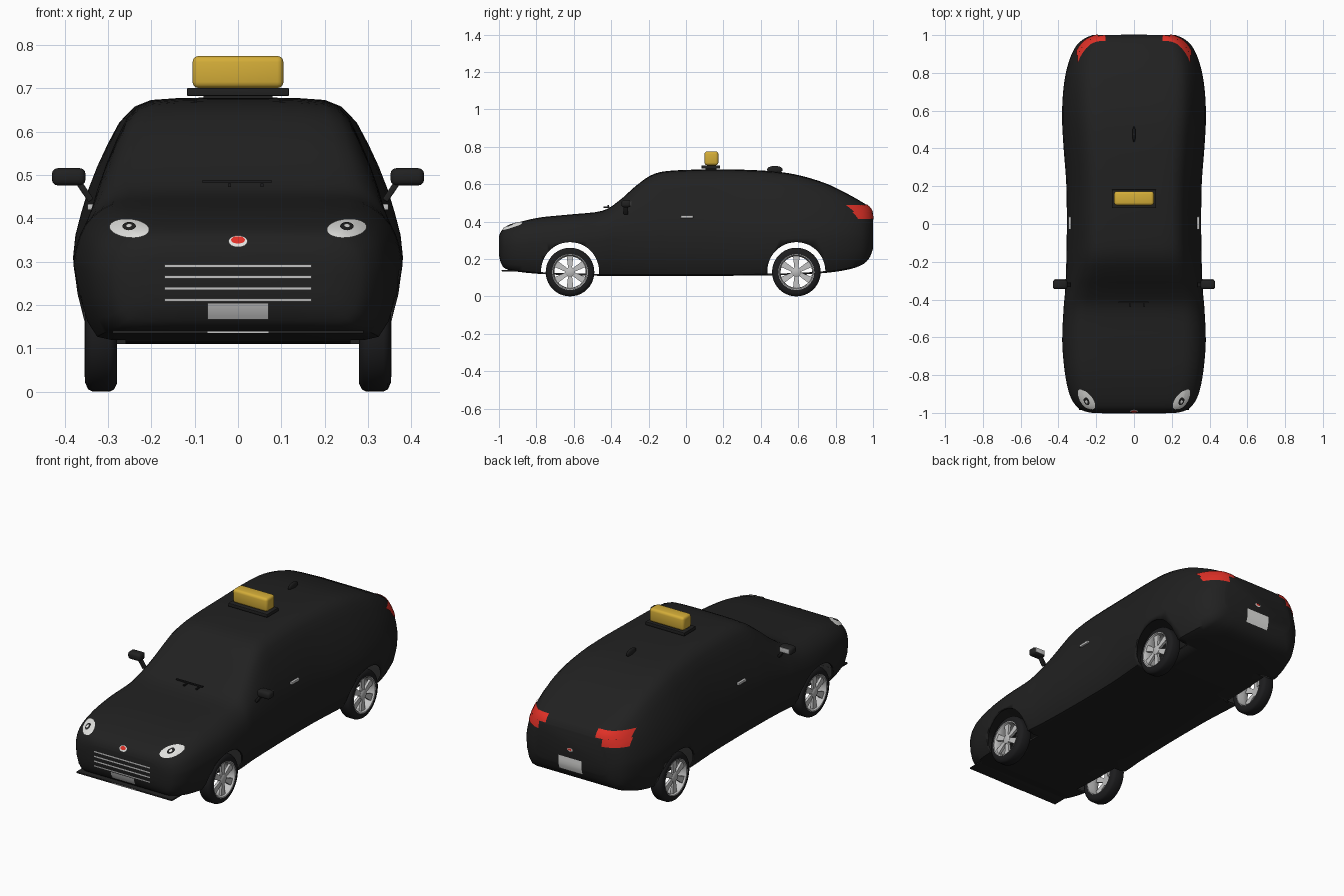
import bpy, bmesh, math
from mathutils import Vector, Matrix
from mathutils.bvhtree import BVHTree

if "Cube" in bpy.data.objects:
    bpy.data.objects.remove(bpy.data.objects["Cube"])


def material(name, r, g, b):
    m = bpy.data.materials.new(name)
    m.use_nodes = True
    m.diffuse_color = (r, g, b, 1)
    m.node_tree.nodes["Principled BSDF"].inputs["Base Color"].default_value = (r, g, b, 1)
    return m


BLACK = material("black paint", .015, .015, .015)
RUBBER = material("tyre rubber", .012, .012, .013)
SILVER = material("silver metal", .55, .55, .55)
LAMP = material("lamp white", .75, .75, .73)
PLATE = material("plate grey", .5, .5, .5)
RED = material("lamp red", .75, .03, .02)
YELLOW = material("sign yellow", .66, .42, .04)


def finish(name, bm, mat, angle=40, fix_normals=True):
    if fix_normals:
        bmesh.ops.recalc_face_normals(bm, faces=bm.faces)
    mesh = bpy.data.meshes.new(name)
    bm.to_mesh(mesh)
    bm.free()
    obj = bpy.data.objects.new(name, mesh)
    bpy.context.collection.objects.link(obj)
    mesh.materials.append(mat)
    bpy.ops.object.select_all(action='DESELECT')
    obj.select_set(True)
    bpy.context.view_layer.objects.active = obj
    bpy.ops.object.shade_smooth_by_angle(angle=math.radians(angle))
    return obj


def box(name, mat, centre, size, bevel=0, turn=None):
    bm = bmesh.new()
    bmesh.ops.create_cube(bm, size=1)
    bmesh.ops.scale(bm, vec=size, verts=bm.verts)
    if bevel:
        bmesh.ops.bevel(bm, geom=bm.edges[:], offset=bevel, segments=3, profile=.5, affect='EDGES')
    if turn:
        bmesh.ops.rotate(bm, matrix=turn, verts=bm.verts)
    bmesh.ops.translate(bm, vec=centre, verts=bm.verts)
    return finish(name, bm, mat)


def spline(points, steps):
    """Catmull-Rom curve through the points."""
    pts = [Vector(p) for p in points]
    out = []
    for i in range(len(pts) - 1):
        a, b, c, d = pts[max(i - 1, 0)], pts[i], pts[i + 1], pts[min(i + 2, len(pts) - 1)]
        for k in range(steps):
            t = k / steps
            out.append(b + (c - a) * (t / 2) + (a * 2 - b * 5 + c * 4 - d) * (t * t / 2)
                       + (b * 3 - a - c * 3 + d) * (t ** 3 / 2))
    return out + [pts[-1]]


# Body stations from nose to tail: y, half width, floor, top
STATIONS = [
    (-1, .22, .22, .32), (-.99, .265, .18, .345), (-.965, .305, .148, .37), (-.9, .342, .132, .395),
    (-.78, .367, .12, .422), (-.62, .38, .113, .438), (-.45, .373, .11, .457), (-.36, .365, .11, .51),
    (-.26, .36, .11, .597), (-.17, .358, .11, .655), (-.05, .356, .11, .674), (.2, .358, .11, .679),
    (.42, .374, .112, .672), (.58, .381, .115, .653), (.74, .371, .125, .607), (.86, .345, .142, .55),
    (.94, .308, .168, .505), (.98, .265, .205, .478), (1, .22, .255, .445)]
# Upper side curve: height share, cabin width share, bonnet width share
UPPER = [(0, 1, 1), (.15, .985, .995), (.3, .948, .985), (.45, .905, .97), (.6, .85, .945),
         (.75, .785, .9), (.87, .725, .84), (.95, .65, .78), (.985, .56, .7), (.996, .4, .5), (1, .2, .25)]


def section(y, w, low, top):
    mid = min(.31, low + .55 * (top - low))
    cabin = min(1, max(0, (top - mid - .12) / .24))
    half = [(.45 * w, low), (.8 * w, low), (.885 * w, low + .007),
            (.945 * w, low + .25 * (mid - low)), (.985 * w, low + .6 * (mid - low))]
    half += [(w * (c * cabin + h * (1 - cabin)), mid + s * (top - mid)) for s, c, h in UPPER]
    ring = [(0, low)] + half + [(0, top)] + [(-x, z) for x, z in reversed(half)]
    return [Vector((x, y, z)) for x, z in ring]


bm = bmesh.new()
rings = [[bm.verts.new(p) for p in section(*s)] for s in spline(STATIONS, 4)]
for r, q in zip(rings, rings[1:]):
    for i in range(len(r)):
        j = (i + 1) % len(r)
        bm.faces.new((r[i], r[j], q[j], q[i]))
bm.faces.new(rings[0])
bm.faces.new(rings[-1])
bmesh.ops.recalc_face_normals(bm, faces=bm.faces)
SKIN = BVHTree.FromBMesh(bm)
body = finish("body", bm, BLACK)

# Hollow the body and cut the wheel arches
WHEELS = [(s, y) for s in (1, -1) for y in (-.62, .59)]
shell = body.modifiers.new("shell", 'SOLIDIFY')
shell.thickness = .01
shell.offset = -1
cutters = []
for side, y in WHEELS:
    bm = bmesh.new()
    bmesh.ops.create_cone(bm, cap_ends=True, segments=48, radius1=.155, radius2=.155, depth=.24,
                          matrix=Matrix.Translation((side * .38, y, .135)) @ Matrix.Rotation(math.pi / 2, 4, 'Y'))
    cutter = finish("arch_cutter", bm, BLACK)
    cutter.hide_render = True
    cutters.append(cutter)
    cut = body.modifiers.new("arch", 'BOOLEAN')
    cut.operation = 'DIFFERENCE'
    cut.solver = 'EXACT'
    cut.object = cutter
bpy.context.view_layer.objects.active = body
for m in list(body.modifiers):
    bpy.ops.object.modifier_apply(modifier=m.name)
for c in cutters:
    bpy.data.objects.remove(c)


# Thin trim laid onto the body, seen along y; facing -1 is the front, 1 the back
def drape(name, mat, facing, shape, nu, nv, lift=.004):
    bm = bmesh.new()
    grid = []
    for i in range(nu + 1):
        row = []
        for j in range(nv + 1):
            x, z = shape(i / nu, j / nv)
            hit, normal, _, _ = SKIN.ray_cast(Vector((x, facing * 3, z)), Vector((0, -facing, 0)))
            row.append(bm.verts.new(hit + normal * lift if hit else (x, facing * .95, z)))
        grid.append(row)
    for a, b in zip(grid, grid[1:]):
        for j in range(nv):
            bm.faces.new((a[j], b[j], b[j + 1], a[j + 1]))
    bmesh.ops.remove_doubles(bm, verts=bm.verts, dist=.00005)
    bm.normal_update()
    if sum(f.normal.y * f.calc_area() for f in bm.faces) * facing < 0:
        bmesh.ops.reverse_faces(bm, faces=bm.faces)
    return finish(name, bm, mat, fix_normals=False)


def rect(x0, x1, z0, z1):
    return lambda u, v: (x0 + (x1 - x0) * u, z0 + (z1 - z0) * v)


def disc(x, z, rx, rz, tilt=0):
    def shape(u, v):
        a = u * math.tau
        return x + rx * v * math.cos(a), z + rz * v * math.sin(a) + tilt * rx * v * math.cos(a)
    return shape


for i in range(4):
    drape("grille_bar", SILVER, -1, rect(-.17, .17, .209 + i * .026, .216 + i * .026), 16, 1)
drape("front_plate", PLATE, -1, rect(-.07, .07, .168, .205), 6, 4)
drape("rear_plate", LAMP, 1, rect(-.07, .07, .225, .3), 6, 4)
for facing in (-1, 1):
    size = 1 if facing < 0 else .75
    drape("badge_rim", LAMP, facing, disc(0, .345, .022 * size, .013 * size), 24, 3)
    drape("badge_centre", RED, facing, disc(0, .347, .016 * size, .008 * size), 24, 2, .006)
for s in (1, -1):
    drape("headlight", LAMP, -1, disc(s * .25, .374, .045, .021, s * .08), 32, 5)
    drape("headlight_ring", BLACK, -1, disc(s * .25, .377, .015, .009), 24, 3, .006)
    drape("headlight_bulb", LAMP, -1, disc(s * .25, .377, .006, .004), 16, 2, .008)
    drape("tail_light_upper", RED, 1, rect(s * .15, s * .295, .45, .487), 10, 5)
    drape("tail_light_lower", RED, 1, rect(s * .19, s * .3, .412, .45), 8, 4)

# Front lip and its bright strip
box("front_lip", BLACK, (0, -.935, .137), (.58, .1, .008), .002)
box("lip_strip", SILVER, (0, -.986, .137), (.14, .004, .004))

# Roof sign, aerial and wipers
box("sign_foot", BLACK, (0, .133, .68), (.16, .06, .02))
box("sign_base", BLACK, (0, .133, .692), (.235, .098, .018), .002)
box("roof_sign", YELLOW, (0, .136, .738), (.21, .074, .074), .014)
bm = bmesh.new()
bmesh.ops.create_uvsphere(bm, u_segments=16, v_segments=10, radius=1,
                          matrix=Matrix.Translation((0, .475, .678)) @ Matrix.Diagonal((.009, .042, .02, 1)))
finish("aerial_fin", bm, BLACK)
for x in (-.04, .035):
    box("wiper_blade", RUBBER, (x, -.415, .485), (.085, .008, .007))
    box("wiper_arm", RUBBER, (x + .02, -.425, .476), (.007, .03, .008))

# Mirrors and door handles
for s in (1, -1):
    box("mirror_housing", BLACK, (s * .391, -.32, .496), (.078, .05, .04), .014)
    box("mirror_glass", SILVER, (s * .391, -.294, .496), (.058, .004, .026), .001)
    box("mirror_arm", BLACK, (s * .355, -.322, .464), (.014, .024, .055), .003,
        Matrix.Rotation(s * .6, 3, 'Y'))
    hit = SKIN.ray_cast(Vector((s * 2, .005, .426)), Vector((-s, 0, 0)))[0]
    box("door_handle", SILVER, hit + Vector((s * .005, 0, 0)), (.014, .068, .014), .003)


# Wheels
def lathe(name, mat, profile, centre, side, closed):
    bm = bmesh.new()
    vs = [bm.verts.new((side * x, 0, r)) for x, r in profile]
    edges = [bm.edges.new(p) for p in zip(vs, vs[1:])]
    if closed:
        edges.append(bm.edges.new((vs[-1], vs[0])))
    bmesh.ops.spin(bm, geom=vs + edges, cent=(0, 0, 0), axis=(1, 0, 0), angle=math.tau, steps=40)
    bmesh.ops.remove_doubles(bm, verts=bm.verts, dist=.0001)
    bmesh.ops.translate(bm, vec=centre, verts=bm.verts)
    return finish(name, bm, mat)


TYRE = [(-.036, .093), (-.037, .11), (-.03, .125), (-.02, .13), (.02, .13), (.03, .125), (.037, .11), (.036, .093)]
RIM = [(-.036, .095), (-.036, .09), (0, .084), (.028, .086), (.037, .092), (.038, .096), (.03, .095), (0, .09)]
HUB = [(.012, 0), (.012, .026), (.03, .026), (.034, .02), (.034, 0)]
for side, y in WHEELS:
    c = Vector((side * .316, y, .13))
    lathe("tyre", RUBBER, TYRE, c, side, True)
    lathe("wheel_rim", SILVER, RIM, c, side, True)
    lathe("wheel_hub", PLATE, HUB, c, side, False)
    bm = bmesh.new()
    for i in range(6):
        spoke = bmesh.ops.create_cube(bm, size=1)["verts"]
        for v in spoke:
            flare = .036 if v.co.z > 0 else .02
            v.co = Vector((side * (.022 + v.co.x * .014), v.co.y * flare, .052 + v.co.z * .07))
        bmesh.ops.rotate(bm, matrix=Matrix.Rotation(i * math.pi / 3, 3, 'X'), verts=spoke)
    bmesh.ops.translate(bm, vec=c, verts=bm.verts)
    finish("wheel_spokes", bm, SILVER)
